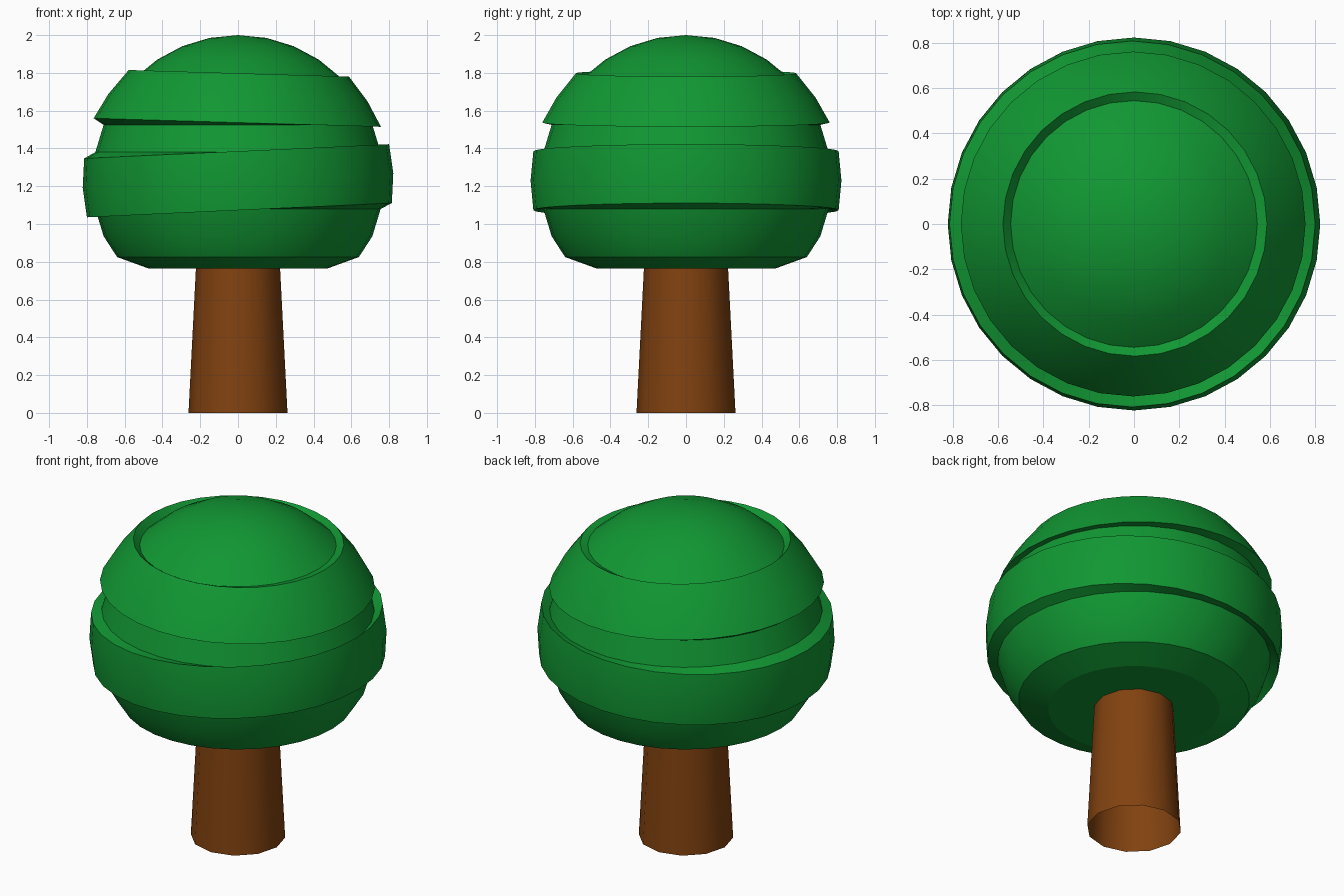
import bpy, bmesh, math
from mathutils import Matrix, Vector

if "Cube" in bpy.data.objects:
    bpy.data.objects.remove(bpy.data.objects["Cube"])


def material(name, rgb):
    m = bpy.data.materials.new(name)
    m.diffuse_color = (*rgb, 1)
    m.use_nodes = True
    m.node_tree.nodes["Principled BSDF"].inputs["Base Color"].default_value = m.diffuse_color
    return m


leaf = material("leaf green", (0.0056, 0.31, 0.033))
bark = material("bark brown", (0.22, 0.054, 0.005))


def ring(bm, r, z, n, tilt=0.0, pivot=0.0):
    """Circle of n vertices, optionally tilted about the y axis at height pivot."""
    p = Vector((0, 0, pivot))
    rot = Matrix.Rotation(math.radians(tilt), 3, 'Y')
    return [bm.verts.new(rot @ (Vector((r * math.cos(a), r * math.sin(a), z)) - p) + p)
            for a in (2 * math.pi * i / n for i in range(n))]


def bridge(bm, low, high):
    n = len(low)
    for i in range(n):
        j = (i + 1) % n
        bm.faces.new((low[i], low[j], high[j], high[i]))


def finish(bm, name, mat, angle):
    me = bpy.data.meshes.new(name)
    bm.to_mesh(me)
    bm.free()
    me.materials.append(mat)
    ob = bpy.data.objects.new(name, me)
    bpy.context.collection.objects.link(ob)
    bpy.ops.object.select_all(action='DESELECT')
    ob.select_set(True)
    bpy.context.view_layer.objects.active = ob
    bpy.ops.object.shade_smooth_by_angle(angle=math.radians(angle))
    return ob


# Trunk: tapered open tube
bm = bmesh.new()
bridge(bm, ring(bm, 0.262, 0, 12), ring(bm, 0.222, 0.78, 12))
finish(bm, "trunk", bark, 40)

# Foliage: ball with a flattened base and two raised, tilted bands
R, CZ, N = 0.77, 1.23, 32


def ball(step):
    a = math.radians(11.25 * step)
    return R * math.sin(a), CZ + R * math.cos(a)


rows = [(0.475, 0.765), (0.64, 0.825), ball(10), ball(9)]
# lower band
rows += [(0.808, 1.073, -2.67, CZ), (0.823, 1.23, -2.67, CZ), (0.808, 1.385, -2.67, CZ)]
rows += [ball(7), ball(6)]
# upper band
rows += [(0.761, 1.537, 1.7, 1.66), (0.686, 1.669, 1.7, 1.66), (0.583, 1.798, 1.7, 1.66)]
# crown
rows += [ball(s) for s in (4, 3, 2, 1)]

bm = bmesh.new()
rings = [ring(bm, r[0], r[1], N, *r[2:]) for r in rows]
for low, high in zip(rings, rings[1:]):
    bridge(bm, low, high)
bm.faces.new(rings[0][::-1])
top = bm.verts.new((0, 0, CZ + R))
for i in range(N):
    bm.faces.new((rings[-1][i], rings[-1][(i + 1) % N], top))
finish(bm, "foliage", leaf, 18)
